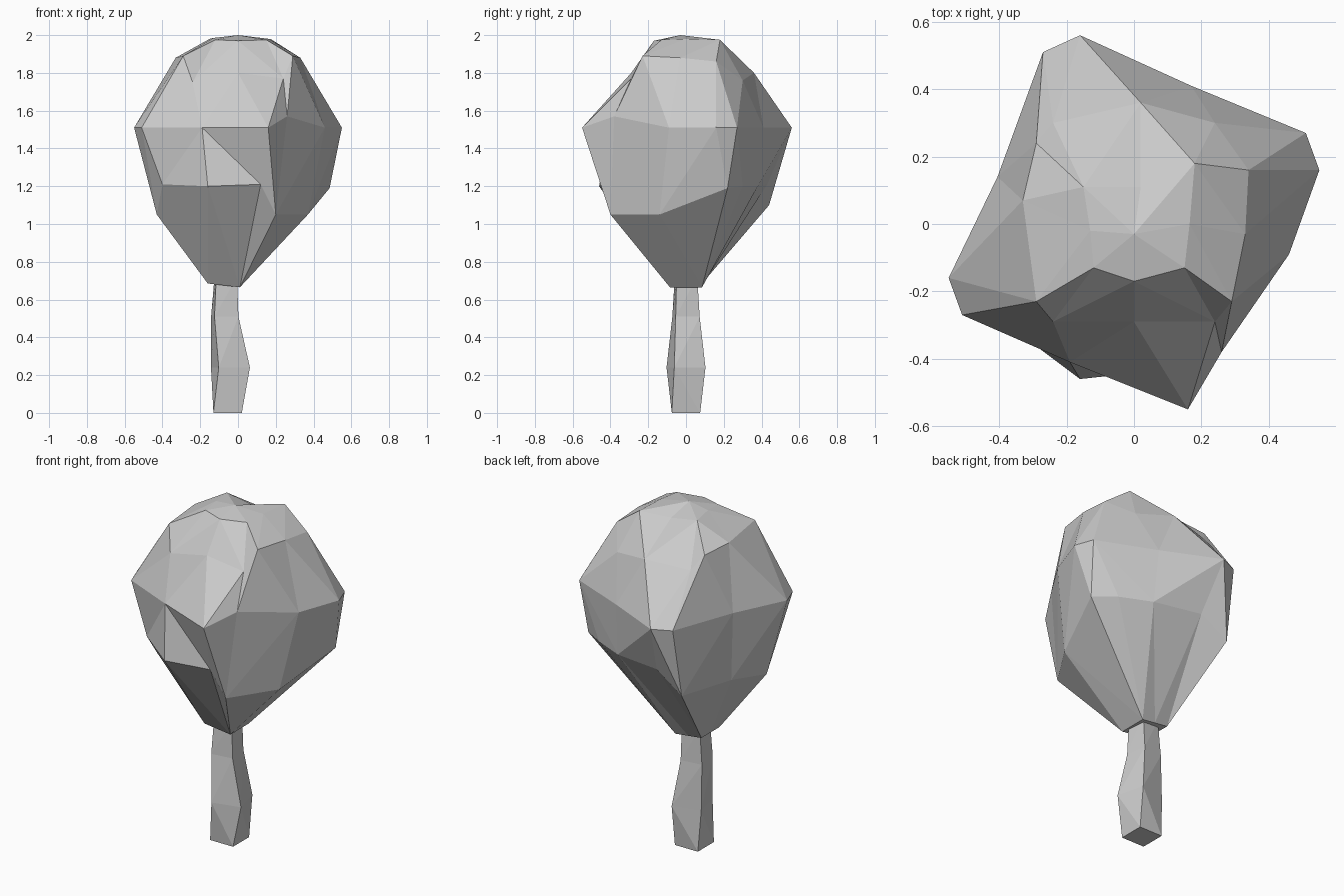
import bpy, bmesh, math

if "Cube" in bpy.data.objects:
    bpy.data.objects.remove(bpy.data.objects["Cube"])


def loft(name, rings, top=None, dents=()):
    """Flat-shaded skin over matching rings; quads split outward, or inward if listed in dents."""
    bm = bmesh.new()
    loops = [[bm.verts.new(p) for p in ring] for ring in rings]
    n = len(loops[0])
    for tier, (lo, hi) in enumerate(zip(loops, loops[1:])):
        for i in range(n):
            j = (i + 1) % n
            a, b, c, d = lo[i], lo[j], hi[j], hi[i]
            outward = (c.co - a.co).cross(d.co - b.co)
            bulge = (a.co + c.co - b.co - d.co).dot(outward) >= 0
            if bulge != ((tier, i) in dents):
                tris = ((a, b, c), (a, c, d))
            else:
                tris = ((a, b, d), (b, c, d))
            for t in tris:
                bm.faces.new(t)
    bm.faces.new(loops[0][::-1])
    if top:
        tip = bm.verts.new(top)
        for i in range(n):
            bm.faces.new((loops[-1][i], loops[-1][(i + 1) % n], tip))
    else:
        bm.faces.new(loops[-1])
    bmesh.ops.remove_doubles(bm, verts=bm.verts, dist=0.001)
    bmesh.ops.recalc_face_normals(bm, faces=bm.faces)
    mesh = bpy.data.meshes.new(name)
    bm.to_mesh(mesh)
    bm.free()
    obj = bpy.data.objects.new(name, mesh)
    bpy.context.collection.objects.link(obj)
    return obj


def square_to_twelve(pts):
    """Eight points of a square ring, corners shared by two of twelve positions."""
    return [pts[k] for k in (0, 0, 1, 2, 2, 3, 4, 4, 5, 6, 6, 7)]


# Crown: uneven, twisted cross-sections
lower = [(-.43, -.14, 1.05), (-.40, -.28, 1.21), (-.16, -.46, 1.20),
         (.12, -.43, 1.21), (.20, -.40, 1.05), (.37, -.14, 1.05),
         (.485, .22, 1.19), (.36, .30, 1.20), (.18, .38, 1.20),
         (-.11, .43, 1.21), (-.28, .44, 1.10), (-.38, .12, 1.10)]
middle = [(-.55, -.16, 1.51), (-.51, -.27, 1.51), (-.19, -.41, 1.51),
          (.16, -.55, 1.51), (.26, -.38, 1.57), (.46, -.09, 1.51),
          (.55, .16, 1.51), (.51, .27, 1.51), (.17, .41, 1.51),
          (-.16, .56, 1.51), (-.27, .51, 1.51), (-.405, .14, 1.51)]
upper = [(-.29, -.23, 1.89), (-.24, -.29, 1.75), (0, -.29, 1.80),
         (.24, -.29, 1.77), (.29, -.23, 1.89), (.33, -.03, 1.88),
         (.34, .16, 1.86), (.24, .30, 1.76), (.02, .36, 1.80),
         (-.24, .30, 1.78), (-.29, .24, 1.86), (-.33, .07, 1.88)]
# Crown top and underside: square rings
rim = square_to_twelve([
    (-.12, -.13, 1.975), (0, -.17, 1.97), (.15, -.13, 1.975), (.165, 0, 1.98),
    (.18, .18, 1.975), (.02, .11, 1.95), (-.15, .11, 1.98), (-.13, -.02, 1.985)])
base = square_to_twelve([
    (-.075 + .085 * u, .085 * v, .675 - .01 * u)
    for u, v in ((-1, -1), (0, -1), (1, -1), (1, 0), (1, 1), (0, 1), (-1, 1), (-1, 0))])
loft("crown", [base, lower, middle, upper, rim], top=(0, -.03, 2.0),
     dents={(1, 1), (1, 2), (2, 3), (2, 9)})

# Trunk: bent square post, (centre x, half side, twist in degrees, z)
trunk = []
for cx, h, deg, z in [(-.055, .075, 0, 0), (-.04, .085, 14, .24),
                      (-.07, .064, 8, .51), (-.065, .055, 5, .72)]:
    r = h * math.sqrt(2)
    trunk.append([(cx + r * math.cos(math.radians(deg + 45 + 90 * k)),
                   r * math.sin(math.radians(deg + 45 + 90 * k)), z)
                  for k in range(4)])
loft("trunk", trunk)
